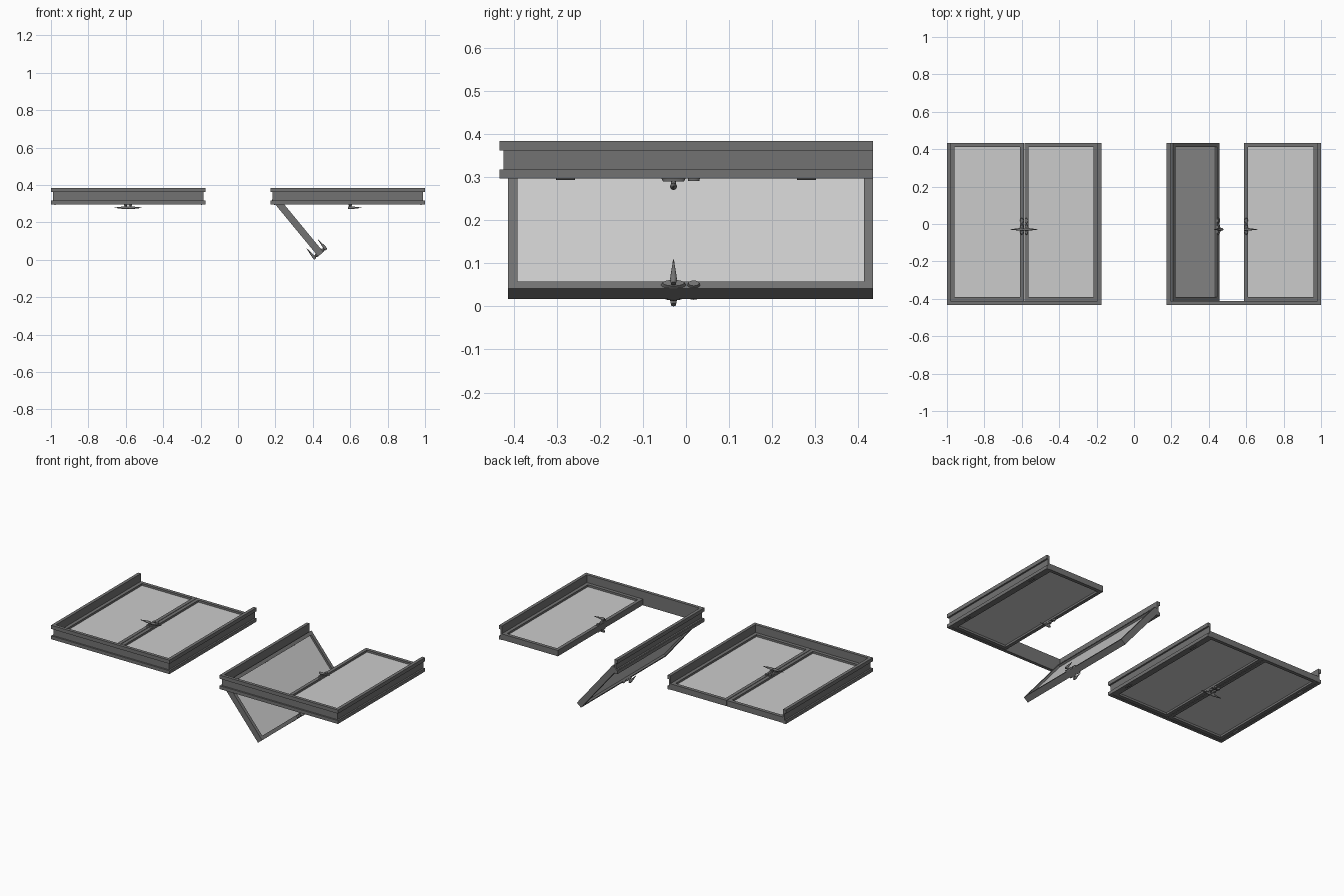
import bpy, bmesh, math
from mathutils import Matrix, Vector

if "Cube" in bpy.data.objects:
    bpy.data.objects.remove(bpy.data.objects["Cube"])

W, T = 0.391, 0.037            # leaf width and thickness
Y0, Y1 = -0.413, 0.434         # leaf extent in y
S = 0.0215                     # stile width
HALF = 0.3925                  # half clear opening of a door set


def material(name, v):
    m = bpy.data.materials.new(name)
    m.diffuse_color = (v, v, v, 1)
    m.use_nodes = True
    m.node_tree.nodes["Principled BSDF"].inputs["Base Color"].default_value = m.diffuse_color
    return m


DARK, PALE = material("frame_grey", 0.17), material("glass_grey", 0.55)


def finish(bm, name, mat, matrix=Matrix(), smooth=False):
    bmesh.ops.transform(bm, matrix=matrix, verts=bm.verts)
    bmesh.ops.recalc_face_normals(bm, faces=bm.faces)
    me = bpy.data.meshes.new(name)
    bm.to_mesh(me)
    bm.free()
    me.materials.append(mat)
    ob = bpy.data.objects.new(name, me)
    bpy.context.collection.objects.link(ob)
    if smooth:
        bpy.context.view_layer.objects.active = ob
        bpy.ops.object.select_all(action='DESELECT')
        ob.select_set(True)
        bpy.ops.object.shade_smooth_by_angle(angle=math.radians(40))


def box(bm, a, b):
    a, b = Vector(a), Vector(b)
    m = Matrix.Translation((a + b) / 2) @ Matrix.Diagonal((*(b - a), 1))
    bmesh.ops.create_cube(bm, size=1, matrix=m)


def cone(bm, a, b, r1, r2, stretch=1, seg=16):
    # Round bar from a to b, optionally stretched in y
    a, b = Vector(a), Vector(b)
    rot = (b - a).to_track_quat('Z', 'Y').to_matrix().to_4x4()
    m = Matrix.Translation((a + b) / 2) @ Matrix.Diagonal((1, stretch, 1, 1)) @ rot
    bmesh.ops.create_cone(bm, cap_ends=True, segments=seg, radius1=r1, radius2=r2,
                          depth=(b - a).length, matrix=m)


def door_frame(name, cx):
    # Channel profile swept around three sides, open at the threshold
    prof = [(0, .297), (.02, .297), (.02, .318), (.01, .318),
            (.01, .362), (.02, .362), (.02, .385), (0, .385)]
    path = [(-1, Y1, 0), (-1, Y0, 1), (1, Y0, 1), (1, Y1, 0)]
    bm = bmesh.new()
    rings = [[bm.verts.new((cx + sx * (HALF + d), y - k * d, z)) for d, z in prof]
             for sx, y, k in path]
    n = len(prof)
    for r, q in zip(rings, rings[1:]):
        for i in range(n):
            bm.faces.new((r[i], r[(i + 1) % n], q[(i + 1) % n], q[i]))
    bm.faces.new(rings[0])
    bm.faces.new(rings[-1])
    finish(bm, name, DARK)
    # Hinge knuckles on both jambs
    bm = bmesh.new()
    for sx in (-1, 1):
        for y in (-0.28, 0.28):
            x = cx + sx * (HALF - .001)
            cone(bm, (x, y - .022, .299), (x, y + .022, .299), .005, .005)
    finish(bm, name + "_hinges", DARK, smooth=True)


def leaf(name, m):
    # Mitred rectangular leaf frame
    bm = bmesh.new()
    rings = []
    for x0, x1, y0, y1 in ((0, W, Y0, Y1), (S, W - S, Y0 + S, Y1 - S)):
        for z in (0, T):
            rings.append([bm.verts.new((x, y, z)) for x, y in
                          ((x0, y0), (x1, y0), (x1, y1), (x0, y1))])
    ob, ot, ib, it = rings
    for p, q in ((ob, ot), (ot, it), (it, ib), (ib, ob)):
        for i in range(4):
            j = (i + 1) % 4
            bm.faces.new((p[i], p[j], q[j], q[i]))
    finish(bm, name + "_frame", DARK, m)
    # Glass pane
    bm = bmesh.new()
    box(bm, (S, Y0 + S, T / 2 - .006), (W - S, Y1 - S, T / 2 + .006))
    finish(bm, name + "_glass", PALE, m)
    # Lever handle, rose and lock plate on both faces
    bm = bmesh.new()
    hx, hy = W - S / 2, -0.029
    for z, s in ((0, -1), (T, 1)):
        cone(bm, (hx, hy, z), (hx, hy, z + s * .008), .0105, .009, 2.75, 24)
        cone(bm, (hx, .018, z), (hx, .018, z + s * .007), .009, .008, 1.6, 24)
        cone(bm, (hx, hy, z), (hx, hy, z + s * .02), .006, .006)
        cone(bm, (hx + .012, hy, z + s * .02), (hx - .003, hy, z + s * .02), .006, .008)
        cone(bm, (hx - .003, hy, z + s * .02), (hx - .06, hy, z + s * .02), .008, .001)
    finish(bm, name + "_handles", DARK, m, True)


C = 0.5875
MIR = Matrix.Diagonal((-1, 1, 1, 1))
closed_left = lambda cx: Matrix.Translation((cx - HALF, 0, .299))
closed_right = lambda cx: Matrix.Translation((cx + HALF, 0, .299)) @ MIR

door_frame("left_door_frame", -C)
door_frame("right_door_frame", C)
leaf("left_door_leaf_a", closed_left(-C))
leaf("left_door_leaf_b", closed_right(-C))
leaf("right_door_leaf_b", closed_right(C))
# Swung-open leaf, placed by its meeting edge
leaf("right_door_leaf_open", Matrix.Translation((.457, 0, .042))
     @ Matrix.Rotation(math.radians(50.5), 4, 'Y') @ Matrix.Translation((-W, 0, -T)))

# Recentre and rest on the ground
bpy.context.view_layer.update()
zs = [v.co.z for o in bpy.data.objects for v in o.data.vertices]
for o in bpy.data.objects:
    o.data.transform(Matrix.Translation((0, 0, -min(zs))))
